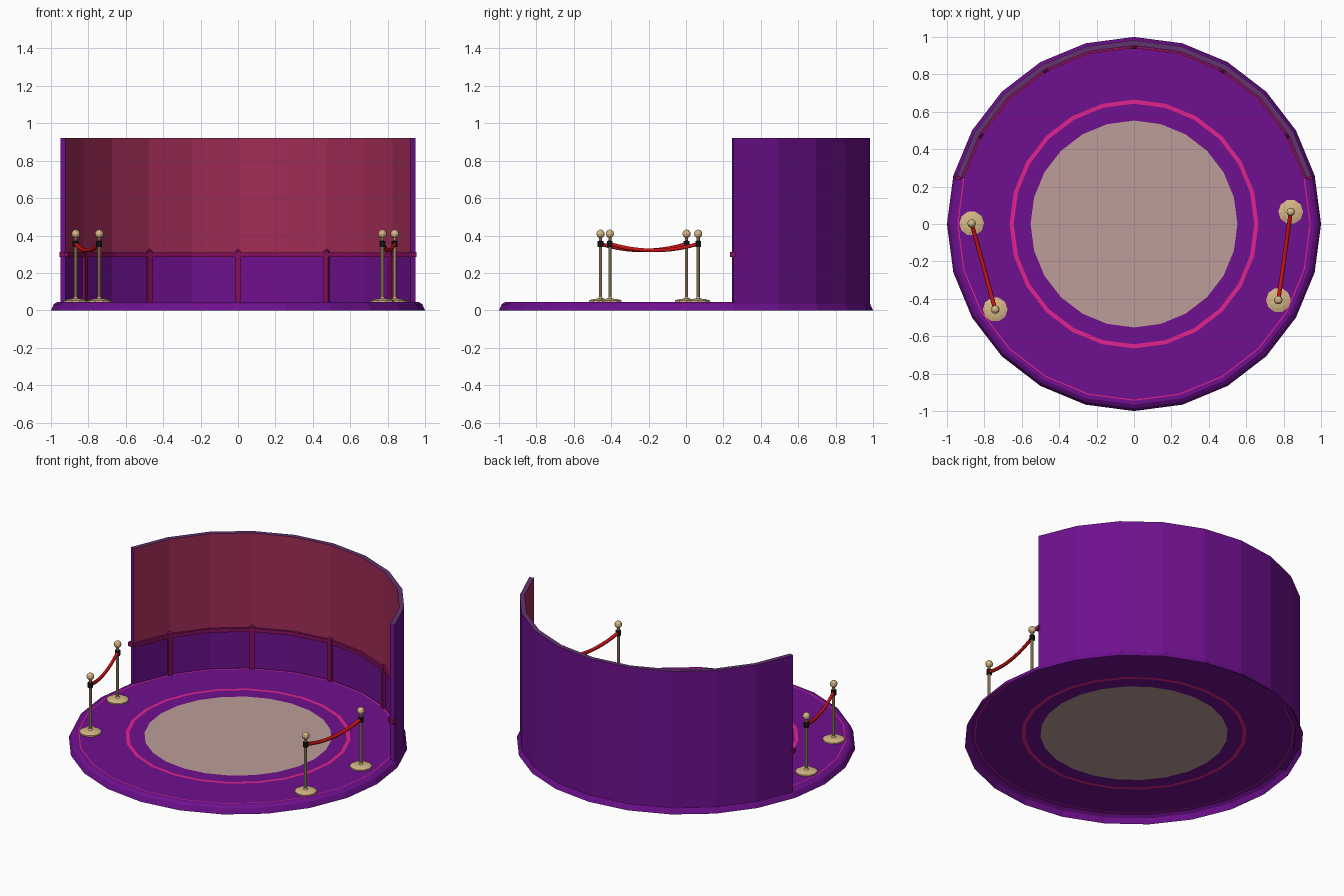
import bpy, bmesh
from math import sin, cos, radians, pi
from mathutils import Vector, Matrix

cube = bpy.data.objects.get("Cube")
if cube:
    bpy.data.objects.remove(cube, do_unlink=True)


def make_material(name, rgb):
    linear = [((c / 255 + 0.055) / 1.055) ** 2.4 for c in rgb]
    mat = bpy.data.materials.new(name)
    mat.use_nodes = True
    mat.diffuse_color = (*linear, 1)
    mat.node_tree.nodes["Principled BSDF"].inputs["Base Color"].default_value = (*linear, 1)
    return mat


purple = make_material("purple", (110, 16, 142))
maroon = make_material("maroon", (160, 44, 86))
mauve = make_material("wall edge mauve", (98, 52, 110))
plum = make_material("rail plum", (132, 14, 92))
pink = make_material("pink", (225, 36, 140))
beige = make_material("beige", (188, 157, 152))
gold = make_material("gold", (214, 184, 134))
black = make_material("black", (30, 28, 30))
red = make_material("rope red", (205, 18, 18))


def finish(bm, name, mats):
    mesh = bpy.data.meshes.new(name)
    bm.to_mesh(mesh)
    bm.free()
    for m in mats:
        mesh.materials.append(m)
    obj = bpy.data.objects.new(name, mesh)
    bpy.context.collection.objects.link(obj)
    return obj


def lathe(name, profile, bands, sides, start=0, end=360, closed=False, at=(0, 0)):
    """Spin (radius, z) points around z; bands gives one material per profile step."""
    bm = bmesh.new()
    mats = list(dict.fromkeys(bands))
    rings = []
    for s in range(sides + 1):
        a = radians(start + (end - start) * s / sides)
        rings.append([bm.verts.new((at[0] + r * cos(a), at[1] + r * sin(a), z)) for r, z in profile])
    for a, b in zip(rings, rings[1:]):
        for i, mat in enumerate(bands):
            j = (i + 1) % len(profile)
            face = bm.faces.new((a[i], b[i], b[j], a[j]))
            face.material_index = mats.index(mat)
    if closed:
        bm.faces.new(rings[0])
        bm.faces.new(rings[-1][::-1])
    bmesh.ops.remove_doubles(bm, verts=bm.verts, dist=1e-5)
    return finish(bm, name, mats)


def box(name, size, location, angle, mat, tip=0):
    """Box turned about z, with an optional pointed cap."""
    bm = bmesh.new()
    bmesh.ops.create_cube(bm, size=1)
    bmesh.ops.scale(bm, vec=size, verts=bm.verts)
    if tip:
        top = max(bm.faces, key=lambda f: f.calc_center_median().z)
        peak = bmesh.ops.poke(bm, faces=[top])["verts"]
        peak[0].co.z += tip
    bm.transform(Matrix.Translation(location) @ Matrix.Rotation(angle, 4, "Z"))
    return finish(bm, name, [mat])


# Floor: open shell with a sloping rim, inlaid rings and a round centre
FLOOR = 0.045
lathe("floor",
      [(1, 0), (0.985, 0.033), (0.966, FLOOR), (0.945, FLOOR), (0.939, FLOOR),
       (0.665, FLOOR), (0.643, FLOOR), (0.553, FLOOR), (0, FLOOR)],
      [purple, purple, purple, pink, purple, pink, purple, beige], 24)

# Curved back wall, two-tone inside
lathe("back_wall",
      [(0.983, 0.03), (0.983, 0.922), (0.954, 0.922), (0.954, 0.3), (0.954, 0.03)],
      [purple, mauve, maroon, purple, purple], 10, 15, 165, closed=True)

# Rail with its end blocks and posts
lathe("wall_rail", [(0.965, 0.286), (0.965, 0.31), (0.94, 0.31), (0.94, 0.286)],
      [plum] * 4, 10, 15, 165, closed=True)
for side, label in ((1, "left"), (-1, "right")):
    box("rail_end_" + label, (0.03, 0.03, 0.026), (side * 0.94, 0.25, 0.298), 0, plum)
for n in range(5):
    a = radians(30 + 30 * n)
    box(f"rail_post_{n + 1}", (0.022, 0.03, 0.27),
        (0.947 * cos(a), 0.947 * sin(a), FLOOR + 0.135), a, plum, tip=0.014)


# Barrier stands: foot, pole, dark collar and ball
def stand(label, at):
    foot = [(0.066, FLOOR), (0.066, 0.053), (0.045, 0.059), (0.014, 0.063), (0.009, 0.07)]
    neck = [(0.009, 0.338), (0.016, 0.338), (0.016, 0.37), (0.009, 0.372), (0.009, 0.39)]
    ball = [(0.023 * sin(t * pi / 6), 0.409 - 0.023 * cos(t * pi / 6)) for t in range(1, 7)]
    profile = foot + neck + ball
    bands = [gold] * 5 + [black] * 3 + [gold] * (len(profile) - 9)
    lathe("barrier_stand_" + label, profile, bands, 10, at=at)


# Sagging rope between two stands
def rope(label, a, b):
    curve = bpy.data.curves.new("barrier_rope_" + label, "CURVE")
    curve.dimensions = "3D"
    curve.bevel_depth = 0.011
    curve.bevel_resolution = 1
    curve.use_fill_caps = True
    steps = 10
    spline = curve.splines.new("POLY")
    spline.points.add(steps)
    for i, p in enumerate(spline.points):
        t = i / steps
        xy = Vector(a).lerp(Vector(b), t)
        p.co = (xy.x, xy.y, 0.355 - 0.035 * 4 * t * (1 - t), 1)
    curve.materials.append(red)
    obj = bpy.data.objects.new(curve.name, curve)
    bpy.context.collection.objects.link(obj)


for label, back, front in (("right", (-0.868, 0.003), (-0.742, -0.457)),
                           ("left", (0.838, 0.065), (0.772, -0.407))):
    stand("back_" + label, back)
    stand("front_" + label, front)
    rope(label, back, front)
